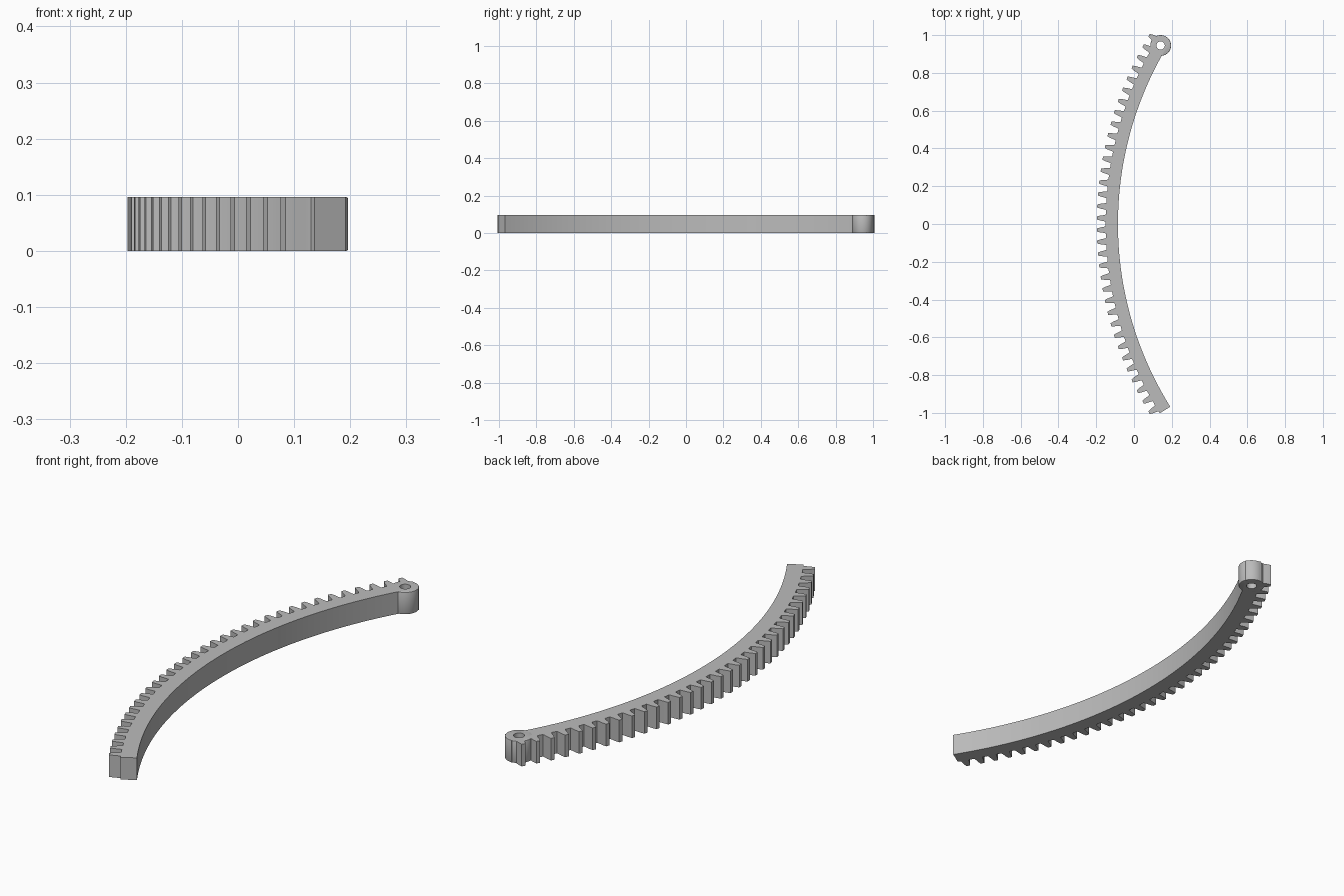
import bpy, bmesh
from math import sin, cos, pi

cube = bpy.data.objects.get("Cube")
if cube:
    bpy.data.objects.remove(cube)

HEIGHT = 0.096
CENTRE_X = 1.743            # centre of the arc
R_INNER, R_ROOT, R_TIP = 1.828, 1.893, 1.94
TEETH = 34
PITCH = 0.0328              # angle per tooth
END = TEETH * PITCH / 2
BOSS = (0.141, 0.945)

steel = bpy.data.materials.new("grey steel")
steel.use_nodes = True
steel.diffuse_color = (0.5, 0.5, 0.5, 1)
steel.node_tree.nodes["Principled BSDF"].inputs["Base Color"].default_value = (0.5, 0.5, 0.5, 1)


def prism(name, outline, z0, z1, rim=0, rim_test=None):
    """Extrude a flat outline upward, optionally rounding part of its rim."""
    bm = bmesh.new()
    base = bm.faces.new([bm.verts.new((x, y, z0)) for x, y in outline])
    top = bmesh.ops.extrude_face_region(bm, geom=[base])["geom"]
    bmesh.ops.translate(bm, vec=(0, 0, z1 - z0),
                        verts=[v for v in top if isinstance(v, bmesh.types.BMVert)])
    bmesh.ops.recalc_face_normals(bm, faces=bm.faces)
    if rim:
        edges = [e for e in bm.edges if abs(e.verts[0].co.z - e.verts[1].co.z) < 1e-6]
        bmesh.ops.bevel(bm, geom=edges, offset=rim, segments=2, profile=0.5, affect='EDGES')
    mesh = bpy.data.meshes.new(name)
    bm.to_mesh(mesh)
    bm.free()
    mesh.materials.append(steel)
    obj = bpy.data.objects.new(name, mesh)
    bpy.context.collection.objects.link(obj)
    return obj


def polar(radius, angle):
    return CENTRE_X - radius * cos(angle), radius * sin(angle)


def circle(radius, count=48):
    return [(BOSS[0] + radius * cos(2 * pi * i / count),
             BOSS[1] + radius * sin(2 * pi * i / count)) for i in range(count)]


# Curved rack: toothed outer edge, plain inner edge
tooth = [(-0.30, 0.0), (-0.25, 0.25), (-0.21, 0.6), (-0.13, 1.0)]
tooth += [(-a, h) for a, h in reversed(tooth)]
outline = [polar(R_ROOT, -END)]
for i in range(TEETH):
    middle = -END + (i + 0.5) * PITCH
    outline += [polar(R_ROOT + h * (R_TIP - R_ROOT), middle + a * PITCH) for a, h in tooth]
outline.append(polar(R_ROOT, END))
outline += [polar(R_INNER, END - 2 * END * i / 64) for i in range(65)]
rack = prism("curved_rack", outline, 0, HEIGHT)

# Pivot boss at the back end, with a through hole
boss = prism("pivot_boss", circle(0.055), 0, HEIGHT, rim=0.003)
cutter = prism("pivot_hole_cutter", circle(0.022, 32), -0.1, HEIGHT + 0.1)
cutter.hide_render = True
cutter.hide_set(True)
for part in (rack, boss):
    cut = part.modifiers.new("pivot hole", 'BOOLEAN')
    cut.operation = 'DIFFERENCE'
    cut.solver = 'EXACT'
    cut.object = cutter

# Smooth curved walls, sharp tooth edges
bpy.ops.object.select_all(action='DESELECT')
for part in (rack, boss):
    part.select_set(True)
bpy.context.view_layer.objects.active = rack
bpy.ops.object.shade_smooth_by_angle(angle=0.4)
